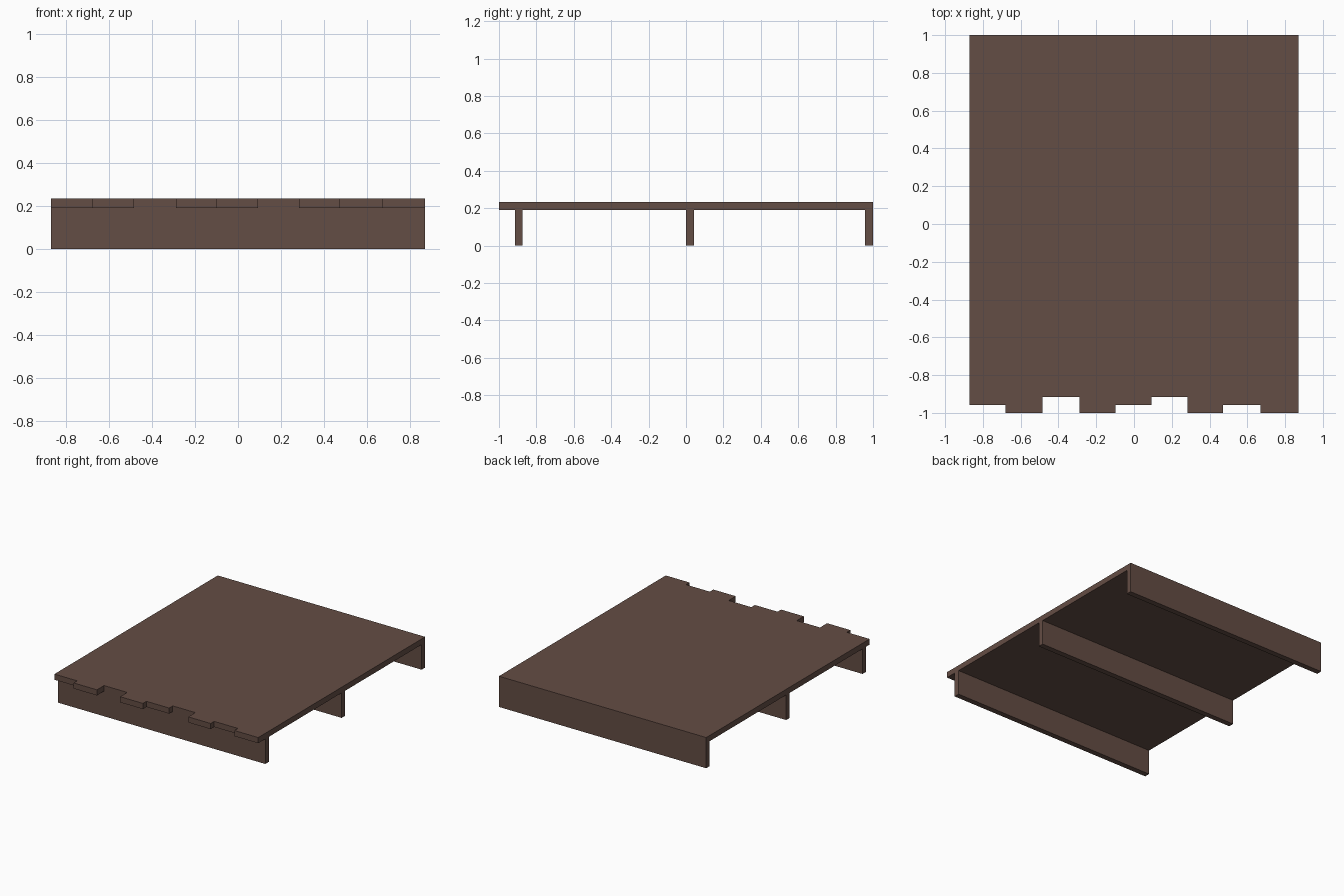
import bpy, bmesh

if "Cube" in bpy.data.objects:
    bpy.data.objects.remove(bpy.data.objects["Cube"])

wood = bpy.data.materials.new("dark brown wood")
wood.diffuse_color = (0.127, 0.074, 0.058, 1)
wood.use_nodes = True
wood.node_tree.nodes["Principled BSDF"].inputs["Base Color"].default_value = wood.diffuse_color

HALF_W, BEAM_TOP, TOP = 0.87, 0.19, 0.233


def prism(name, outline, z0, z1):
    """Extrude a flat outline from z0 up to z1."""
    bm = bmesh.new()
    face = bm.faces.new([bm.verts.new((x, y, z0)) for x, y in outline])
    up = bmesh.ops.extrude_face_region(bm, geom=[face])["geom"]
    bmesh.ops.translate(bm, vec=(0, 0, z1 - z0),
                        verts=[v for v in up if isinstance(v, bmesh.types.BMVert)])
    bmesh.ops.recalc_face_normals(bm, faces=bm.faces)
    me = bpy.data.meshes.new(name)
    bm.to_mesh(me)
    bm.free()
    me.materials.append(wood)
    ob = bpy.data.objects.new(name, me)
    bpy.context.collection.objects.link(ob)


# Deck: one flat slab whose front edge steps with the uneven plank ends
edges = [-HALF_W, -0.679, -0.484, -0.289, -0.098, 0.093, 0.283, 0.471, 0.67, HALF_W]
ends = [-0.958, -1, -0.915, -1, -0.958, -0.915, -1, -0.958, -1]
outline = [(HALF_W, 1), (-HALF_W, 1)]
for x0, x1, y in zip(edges, edges[1:], ends):
    outline += [(x0, y), (x1, y)]
prism("deck", outline, BEAM_TOP, TOP)

# Three cross beams carrying the deck
for name, y in (("front_beam", -0.915), ("middle_beam", 0.0), ("back_beam", 0.958)):
    y1 = y + 0.042
    prism(name, [(-HALF_W, y), (HALF_W, y), (HALF_W, y1), (-HALF_W, y1)], 0, BEAM_TOP)
